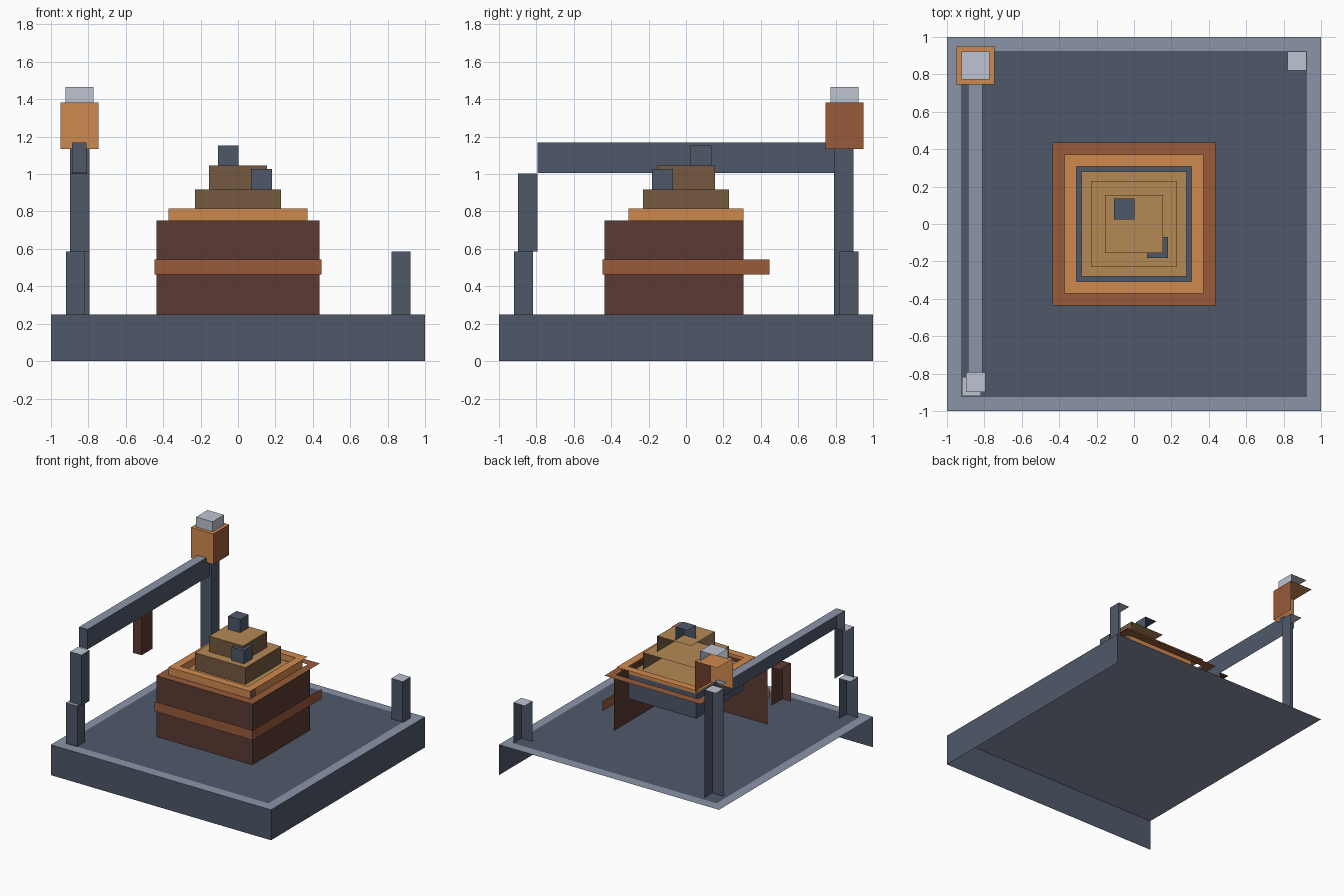
import bpy, bmesh

if "Cube" in bpy.data.objects:
    bpy.data.objects.remove(bpy.data.objects["Cube"])


def material(name, hex_value):
    def lin(c):
        c /= 255
        return c / 12.92 if c <= 0.04045 else ((c + 0.055) / 1.055) ** 2.4
    m = bpy.data.materials.new(name)
    m.diffuse_color = (*[lin((hex_value >> s) & 255) for s in (16, 8, 0)], 1)
    m.use_nodes = True
    m.node_tree.nodes["Principled BSDF"].inputs["Base Color"].default_value = m.diffuse_color
    return m


SLATE = material("dark slate", 0x4F586A)
STONE = material("mid grey", 0x8B94A7)
PALE = material("pale grey", 0xBDC4D1)
MAROON = material("dark brown", 0x5C3A33)
BROWN = material("rust brown", 0x985B3A)
COPPER = material("copper orange", 0xCF8A50)
EARTH = material("dark ochre", 0x755A40)
OCHRE = material("ochre", 0xB48954)


def build(name, quads):
    """Object from (corner list, material) pairs."""
    bm = bmesh.new()
    me = bpy.data.meshes.new(name)
    mats = []
    for pts, mat in quads:
        if mat not in mats:
            mats.append(mat)
            me.materials.append(mat)
        f = bm.faces.new([bm.verts.new(p) for p in pts])
        f.material_index = mats.index(mat)
    bmesh.ops.remove_doubles(bm, verts=bm.verts, dist=1e-5)
    bm.to_mesh(me)
    bm.free()
    bpy.context.collection.objects.link(bpy.data.objects.new(name, me))


def front(x0, x1, y, z0, z1):
    return [(x0, y, z0), (x1, y, z0), (x1, y, z1), (x0, y, z1)]


def side(x, y0, y1, z0, z1):
    return [(x, y0, z0), (x, y1, z0), (x, y1, z1), (x, y0, z1)]


def top(x0, x1, y0, y1, z):
    return [(x0, y0, z), (x1, y0, z), (x1, y1, z), (x0, y1, z)]


def block(name, x, y, z, fm, sm=None, tm=None):
    """Open block: front, right and top faces only."""
    build(name, [(front(*x, y[0], *z), fm),
                 (side(x[1], *y, *z), sm or fm),
                 (top(*x, *y, z[1]), tm or fm)])


def ring(o, i, z, mat):
    """Flat square frame as four strips."""
    return [(top(-o, o, -o, -i, z), mat), (top(-o, o, i, o, z), mat),
            (top(-o, -i, -i, i, z), mat), (top(i, o, -i, i, z), mat)]


# Plinth with a dark floor plate inside its pale border
block("plinth", (-1, 1), (-1, 1), (0, 0.25), SLATE, tm=STONE)
build("floor_plate", [(top(-0.924, 0.924, -0.924, 0.924, 0.254), SLATE)])

# Posts and overhead beam
for name, x, y, z in (
        ("front_post", -0.92, -0.92, (0.25, 0.587)),
        ("front_post_upper", -0.897, -0.897, (0.587, 1.003)),
        ("corner_post", 0.82, 0.82, (0.25, 0.587)),
        ("tall_post", -0.897, 0.792, (0.25, 1.14))):
    block(name, (x, x + 0.103), (y, y + 0.103), z, SLATE, tm=PALE)
block("beam", (-0.887, -0.81), (-0.795, 0.79), (1.006, 1.17), SLATE, tm=STONE)
block("hanging_weight", (-0.887, -0.81), (-0.095, 0.05), (0.69, 1.006), MAROON)

# Lantern on the tall post
block("lantern", (-0.95, -0.745), (0.745, 0.95), (1.133, 1.383),
      COPPER, BROWN, COPPER)
block("lantern_cap", (-0.922, -0.773), (0.773, 0.922), (1.383, 1.465), PALE)

# Bin walls, rim and band
build("bin_walls", [(front(-0.437, 0.437, -0.437, 0.25, 0.753), MAROON),
                    (side(0.437, -0.437, 0.308, 0.25, 0.753), MAROON)]
      + ring(0.437, 0.372, 0.753, BROWN))
build("bin_band", [(front(-0.447, 0.447, -0.447, 0.463, 0.543), BROWN),
                   (side(0.447, -0.447, 0.447, 0.463, 0.543), BROWN)])
build("bin_lip", [(front(-0.372, 0.372, -0.372, 0.753, 0.815), COPPER),
                  (side(0.372, -0.308, 0.308, 0.753, 0.815), COPPER),
                  (front(-0.308, 0.308, 0.308, 0.753, 0.815), COPPER),
                  (side(-0.308, -0.308, 0.308, 0.753, 0.815), COPPER)]
      + ring(0.372, 0.308, 0.815, COPPER))
build("bin_lining", [(front(-0.308, 0.308, 0.308, 0.55, 0.753), SLATE),
                     (side(-0.308, -0.308, 0.308, 0.55, 0.753), SLATE),
                     (top(-0.308, 0.308, -0.308, 0.308, 0.55), SLATE)])

# Stepped heap with two lumps
for i, (r, z0, z1) in enumerate(((0.28, 0.6, 0.78), (0.23, 0.78, 0.918),
                                 (0.154, 0.918, 1.046))):
    block(f"heap_layer_{i + 1}", (-r, r), (-r, r), (z0, z1), EARTH, tm=OCHRE)
block("top_lump", (-0.107, 0.002), (0.025, 0.135), (1.046, 1.154), SLATE)
block("side_lump", (0.07, 0.182), (-0.183, -0.07), (0.918, 1.027), SLATE)
